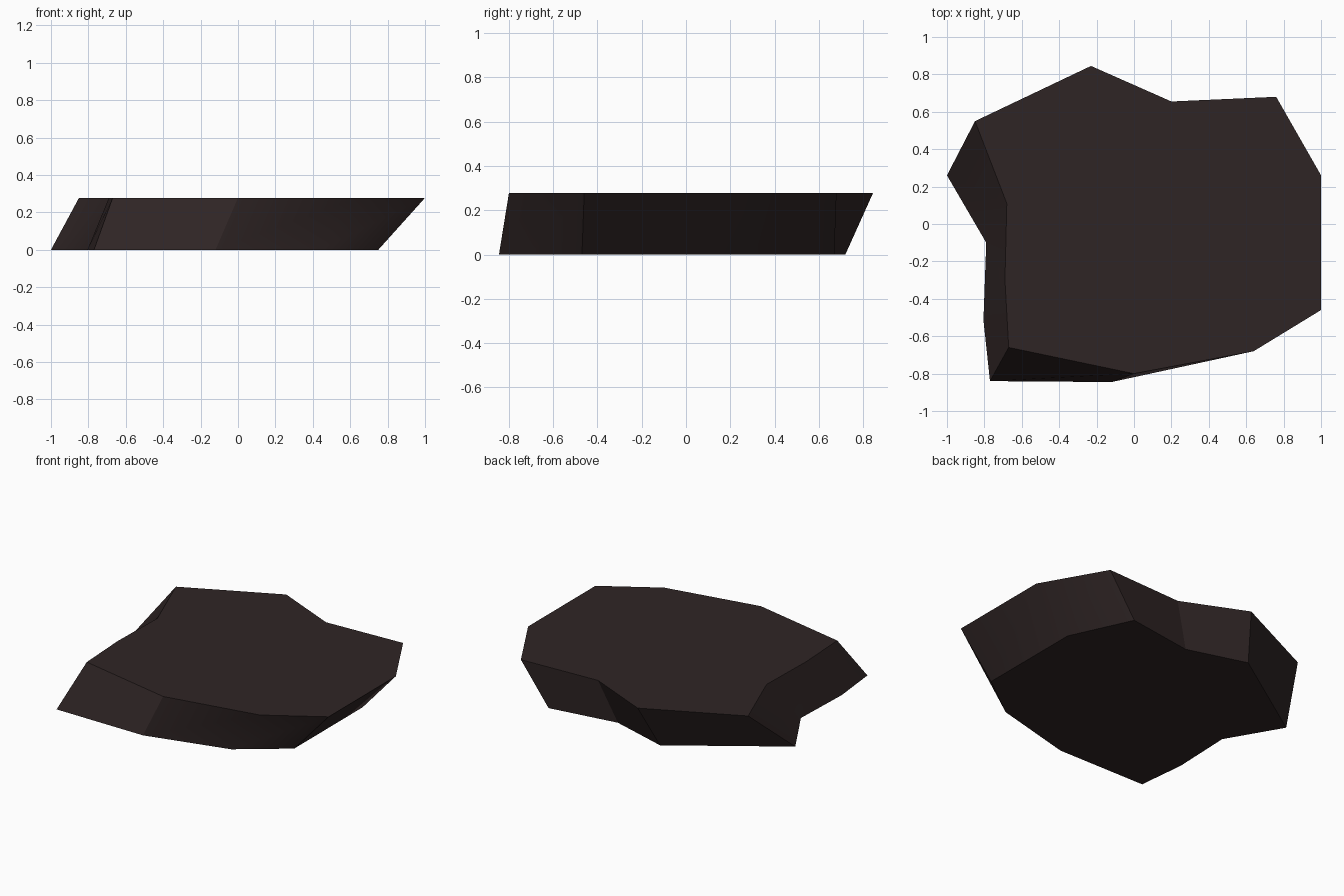
import bpy
import bmesh
import math

if "Cube" in bpy.data.objects:
    bpy.data.objects.remove(bpy.data.objects["Cube"])

HEIGHT = 0.278

# Matching outlines of the slab, counter-clockwise seen from above
TOP = [(-0.85, 0.55), (-0.68, 0.11), (-0.69, -0.30), (-0.67, -0.66),
       (0.0, -0.80), (0.64, -0.68), (1.0, -0.46), (1.0, 0.26),
       (0.76, 0.68), (0.20, 0.655), (-0.23, 0.845)]
BOTTOM = [(-1.0, 0.26), (-0.79, -0.10), (-0.805, -0.515), (-0.77, -0.84),
          (-0.12, -0.845), (0.44, -0.70), (0.75, -0.47), (0.75, 0.26),
          (0.56, 0.67), (0.09, 0.60), (-0.31, 0.72)]

# Dark stone colour
stone = bpy.data.materials.new("dark brown stone")
stone.diffuse_color = (0.028, 0.018, 0.018, 1.0)
stone.use_nodes = True
stone.node_tree.nodes["Principled BSDF"].inputs["Base Color"].default_value = stone.diffuse_color

# Slanted rock slab: two flat caps joined by a ring of quads
bm = bmesh.new()
low = [bm.verts.new((x, y, 0.0)) for x, y in BOTTOM]
high = [bm.verts.new((x, y, HEIGHT)) for x, y in TOP]
bm.faces.new(high)
bm.faces.new(low[::-1])
for i in range(len(low)):
    j = (i + 1) % len(low)
    bm.faces.new((low[i], low[j], high[j], high[i]))
bmesh.ops.recalc_face_normals(bm, faces=bm.faces)

mesh = bpy.data.meshes.new("rock_slab")
bm.to_mesh(mesh)
bm.free()
mesh.materials.append(stone)
slab = bpy.data.objects.new("rock_slab", mesh)
bpy.context.collection.objects.link(slab)

# Soft shading round the sides, crisp rims
bpy.context.view_layer.objects.active = slab
slab.select_set(True)
bpy.ops.object.shade_smooth_by_angle(angle=math.radians(30))
